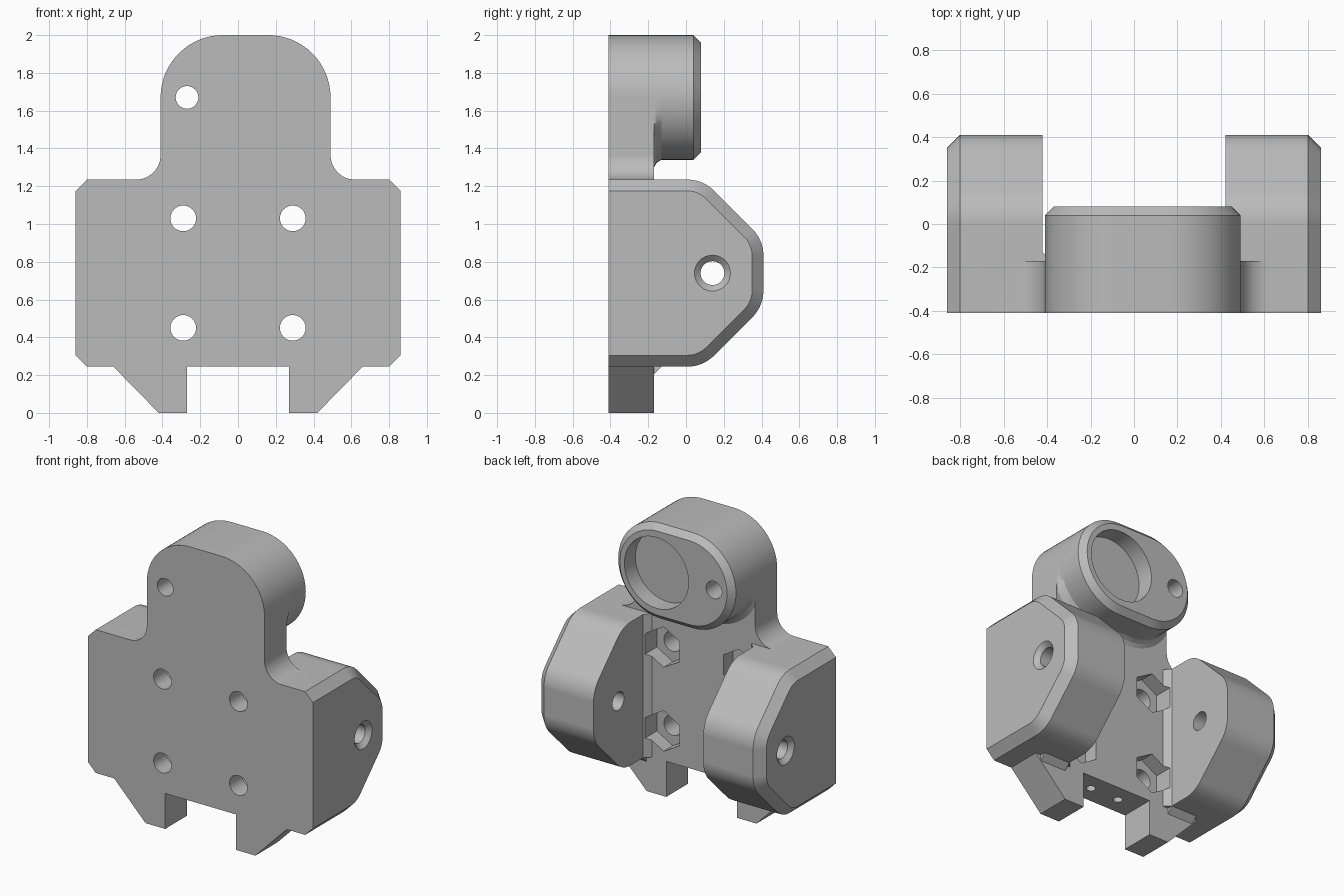
import bpy, bmesh, math
from mathutils import Vector

cube = bpy.data.objects.get("Cube")
if cube:
    bpy.data.objects.remove(cube, do_unlink=True)

grey = bpy.data.materials.new("plain grey")
grey.use_nodes = True
grey.diffuse_color = (0.5, 0.5, 0.5, 1)
grey.node_tree.nodes["Principled BSDF"].inputs["Base Color"].default_value = grey.diffuse_color

FRONT, BACK = -0.41, -0.17       # plate thickness
TOP, BOTTOM = 1.235, 0.245       # body height


def place(axis, t, pts):
    """Put 2D points on the plane axis = t; 2D is (y,z), (x,z) or (x,y)."""
    rest = [i for i in range(3) if i != axis]
    out = []
    for u, v in pts:
        co = [t, t, t]
        co[rest[0]], co[rest[1]] = u, v
        out.append(Vector(co))
    return out


def loft(name, rings):
    """Closed solid through matching rings."""
    bm = bmesh.new()
    loops = [[bm.verts.new(p) for p in ring] for ring in rings]
    n = len(loops[0])
    for a, b in zip(loops, loops[1:]):
        for i in range(n):
            j = (i + 1) % n
            bm.faces.new((a[i], a[j], b[j], b[i]))
    bm.faces.new(loops[0])
    bm.faces.new(loops[-1])
    bmesh.ops.recalc_face_normals(bm, faces=bm.faces)
    mesh = bpy.data.meshes.new(name)
    bm.to_mesh(mesh)
    bm.free()
    mesh.materials.append(grey)
    obj = bpy.data.objects.new(name, mesh)
    bpy.context.collection.objects.link(obj)
    return obj


def prism(name, axis, a, b, pts):
    return loft(name, [place(axis, a, pts), place(axis, b, pts)])


def rounded(pts, steps=12):
    """Round polygon corners given as (u, v, radius)."""
    out = []
    for i, (u, v, r) in enumerate(pts):
        p = Vector((u, v))
        if r == 0:
            out.append(p)
            continue
        d0 = (Vector(pts[i - 1][:2]) - p).normalized()
        d1 = (Vector(pts[(i + 1) % len(pts)][:2]) - p).normalized()
        half = d0.angle(d1) / 2
        centre = p + (d0 + d1).normalized() * (r / math.sin(half))
        start = p + d0 * (r / math.tan(half)) - centre
        end = p + d1 * (r / math.tan(half)) - centre
        sweep = start.angle(end)
        for k in range(steps + 1):
            f = k / steps
            out.append(centre + (start * math.sin((1 - f) * sweep)
                                 + end * math.sin(f * sweep)) / math.sin(sweep))
    return out


def turned(name, axis, centre, stations, n=40):
    """Round or n-sided cutter through (position, radius) stations."""
    rings = []
    for t, r in stations:
        pts = []
        for k in range(n):
            a = 2 * math.pi * k / n
            pts.append((centre[0] + r * math.sin(a), centre[1] + r * math.cos(a)))
        rings.append(place(axis, t, pts))
    return loft(name, rings)


# Front plate with neck and two feet
HL, HR, HZ, RAD = -0.41, 0.49, 1.67, 0.33
outline = [(0.66, BOTTOM, 0), (0.66, TOP, 0), (HR, TOP, 0.13), (HR, HZ, 0),
           (HL, HZ, 0), (HL, TOP, 0.13), (-0.66, TOP, 0), (-0.66, BOTTOM, 0),
           (-0.42, 0, 0), (-0.27, 0, 0), (-0.27, BOTTOM, 0),
           (0.27, BOTTOM, 0), (0.27, 0, 0), (0.42, 0, 0)]
body = prism("bracket_body", 1, FRONT, BACK, rounded(outline))
adds, cuts = [], []


# Sensor head: rounded slot shape flaring into the neck, chamfered at the back
def head_ring(y, grow):
    pts = []
    n = 32
    for cx, start in ((HR - RAD, -math.pi / 2), (HL + RAD, math.pi / 2)):
        for k in range(n + 1):
            a = start + math.pi * k / n
            r = RAD + (grow if grow < 0 or math.sin(a) < -1e-6 else 0)
            x = cx + r * math.cos(a)
            pts.append((min(max(x, HL), HR), HZ + r * math.sin(a)))
    return place(1, y, pts)


adds.append(loft("head", [head_ring(y, g) for y, g in (
    (FRONT, 0), (-0.21, 0.04), (BACK, 0.04), (-0.155, 0.016), (-0.13, 0),
    (0.04, 0), (0.08, -0.04))]))


# Side lugs with chamfered outer rim
def lug_ring(x, d):
    top, low, back, r = TOP - d, BOTTOM + d, 0.41 - d, 0.2 - d
    slope = 1.325 - d * math.sqrt(2)
    mid = TOP + BOTTOM
    pts = [(FRONT, low, 0), (slope - top, low, r), (back, mid - slope + back, r),
           (back, slope - back, r), (slope - top, top, r), (FRONT, top, 0)]
    return place(0, x, rounded(pts))


for s, side in ((1, "left"), (-1, "right")):
    adds.append(loft(side + "_lug", [lug_ring(s * x, d) for x, d in
                                     ((0.42, 0), (0.80, 0), (0.86, 0.06))]))
    # Corner strip between plate and lug, and gusset behind the foot
    adds.append(prism(side + "_corner_strip", 2, BOTTOM, TOP,
                      [(s * x, y) for x, y in ((0.38, BACK), (0.42, -0.13), (0.44, -0.13),
                                               (0.44, -0.19), (0.38, -0.19))]))
    adds.append(prism(side + "_foot_gusset", 0, s * 0.42, s * 0.62,
                      [(BACK, 0.205), (-0.13, BOTTOM), (-0.13, 0.27),
                       (-0.19, 0.27), (-0.19, 0.205)]))
    # Countersunk pivot hole
    cuts.append(turned(side + "_pivot_hole", 0, (0.14, 0.74),
                       [(s * x, r) for x, r in ((0.3, 0.063), (0.83, 0.063),
                                                (0.86, 0.095), (0.9, 0.095))]))
    # Screw holes with hexagonal nut pockets
    for z in (0.45, 1.03):
        c = (s * 0.29, z)
        cuts.append(turned(side + "_screw_hole", 1, c, [(-0.5, 0.068), (-0.1, 0.068)]))
        cuts.append(turned(side + "_nut_pocket", 1, c, [(-0.27, 0.14), (-0.05, 0.14)], 6))
    # Small holes in the underside
    cuts.append(turned(side + "_pin_hole", 2, (s * 0.11, -0.29), [(0.2, 0.03), (0.5, 0.03)], 24))

# Head pocket and wire hole
cuts.append(turned("head_pocket", 1, (0.17, HZ), [(-0.04, 0.245), (0.2, 0.245)], 64))
cuts.append(turned("head_hole", 1, (-0.27, HZ), [(-0.5, 0.06), (0.2, 0.06)]))

# Merge the parts, then cut the holes
for obj, op in [(o, 'UNION') for o in adds] + [(o, 'DIFFERENCE') for o in cuts]:
    mod = body.modifiers.new(obj.name, 'BOOLEAN')
    mod.operation, mod.object, mod.solver = op, obj, 'EXACT'
    obj.hide_render = True
bpy.context.view_layer.update()
deps = bpy.context.evaluated_depsgraph_get()
merged = bpy.data.meshes.new_from_object(body.evaluated_get(deps))
body.modifiers.clear()
body.data = merged
for obj in adds + cuts:
    bpy.data.objects.remove(obj, do_unlink=True)

# Smooth rounds, crisp edges
bpy.ops.object.select_all(action='DESELECT')
body.select_set(True)
bpy.context.view_layer.objects.active = body
bpy.ops.object.shade_smooth_by_angle(angle=math.radians(25))
weighted = body.modifiers.new("weighted_normals", 'WEIGHTED_NORMAL')
weighted.keep_sharp = True
